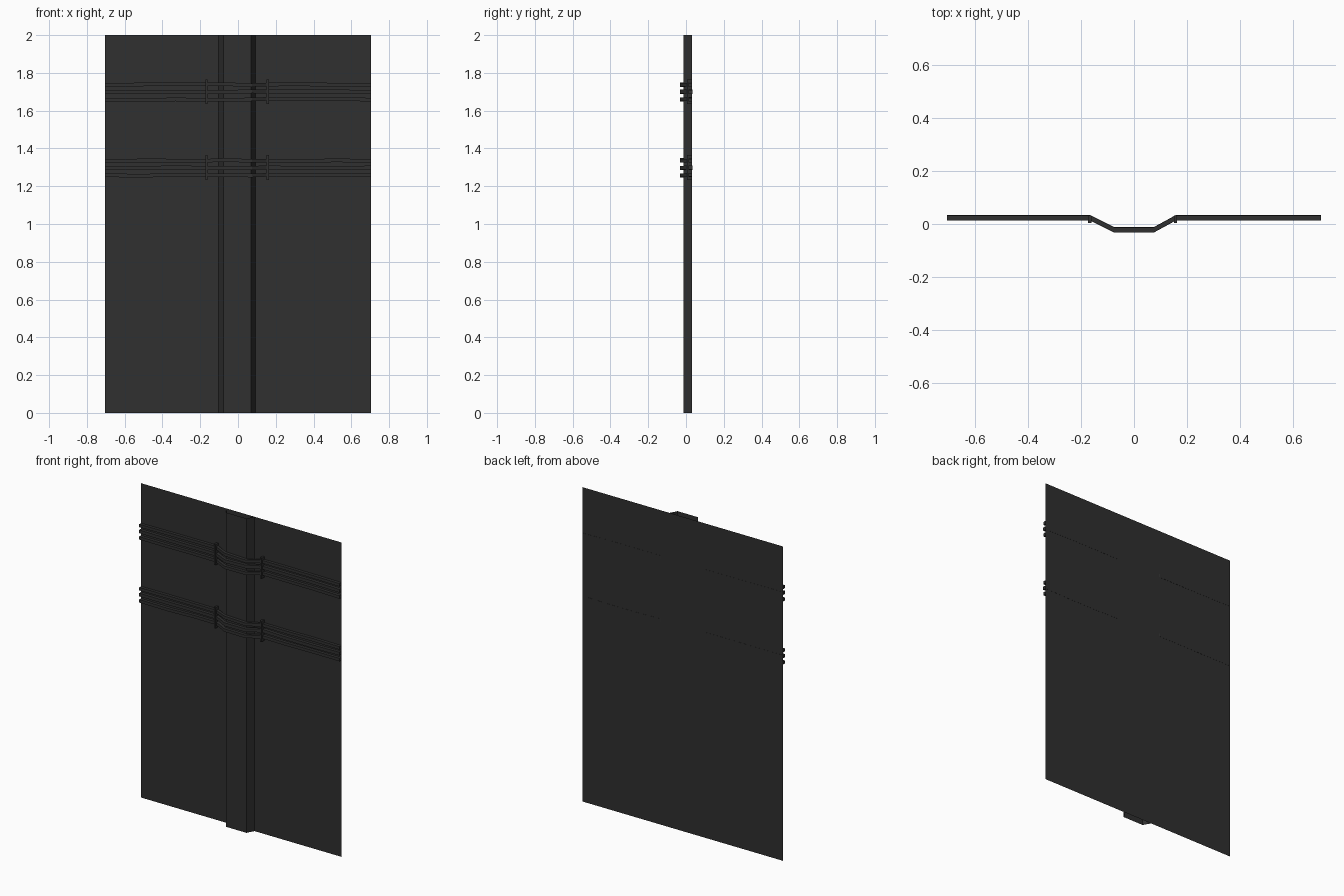
import bpy, bmesh, random

if "Cube" in bpy.data.objects:
    bpy.data.objects.remove(bpy.data.objects["Cube"])

random.seed(4)
mat = bpy.data.materials.new("charcoal grey")
mat.diffuse_color = (0.029, 0.029, 0.029, 1)
mat.use_nodes = True
mat.node_tree.nodes["Principled BSDF"].inputs["Base Color"].default_value = mat.diffuse_color

BACK, MID = 0.033, -0.004


def add_object(name, bm):
    me = bpy.data.meshes.new(name)
    bm.to_mesh(me)
    bm.free()
    me.materials.append(mat)
    ob = bpy.data.objects.new(name, me)
    bpy.context.collection.objects.link(ob)
    return ob


def sheet(name, profile):
    """Upright open sheet following an (x, y) profile from z 0 to 2."""
    bm = bmesh.new()
    cols = [(bm.verts.new((x, y, 0)), bm.verts.new((x, y, 2))) for x, y in profile]
    for (a, b), (c, d) in zip(cols, cols[1:]):
        bm.faces.new((a, c, d, b))
    add_object(name, bm)


def box(name, x0, x1, y0, y1, z0, z1):
    bm = bmesh.new()
    bmesh.ops.create_cube(bm, size=1)
    for v in bm.verts:
        v.co = (x1 if v.co.x > 0 else x0, y1 if v.co.y > 0 else y0, z1 if v.co.z > 0 else z0)
    add_object(name, bm)


def cable(name, path, h):
    """Square cable along (x, y, z) points."""
    bm = bmesh.new()
    rings = [[bm.verts.new((x, y + dy * h, z + dz * h))
              for dy, dz in ((-1, -1), (1, -1), (1, 1), (-1, 1))] for x, y, z in path]
    for r, s in zip(rings, rings[1:]):
        for i in range(4):
            j = (i + 1) % 4
            bm.faces.new((r[i], r[j], s[j], s[i]))
    bm.faces.new(rings[0])
    bm.faces.new(rings[-1][::-1])
    bmesh.ops.recalc_face_normals(bm, faces=bm.faces)
    add_object(name, bm)


# wall panel and hollow raised pilaster
sheet("wall_panel", [(-0.705, BACK), (0.705, BACK)])
sheet("pilaster", [(MID - 0.099, BACK), (MID - 0.073, -0.013),
                   (MID + 0.073, -0.013), (MID + 0.097, BACK)])

# two bundles of three cables, bending over the pilaster
yw, yp = 0.0235, -0.0225
stations = [(-0.705, yw), (-0.5, yw), (-0.33, yw), (-0.166, yw), (-0.074, yp),
            (0.074, yp), (0.158, yw), (0.33, yw), (0.52, yw), (0.705, yw)]
for level, zc in (("upper", 1.70), ("lower", 1.298)):
    for k, dz in enumerate((-0.04, 0, 0.038)):
        path = [(x, y, zc + dz + random.uniform(-0.003, 0.003)) for x, y in stations]
        cable(f"{level}_cable_{k + 1}", path, 0.0095 if k != 1 else 0.0103)
    # clamps either side of the pilaster
    for side, x in (("left", -0.167), ("right", 0.157)):
        box(f"{level}_{side}_clamp", x - 0.006, x + 0.006, 0.004, 0.032,
            zc - 0.066, zc + 0.066)
